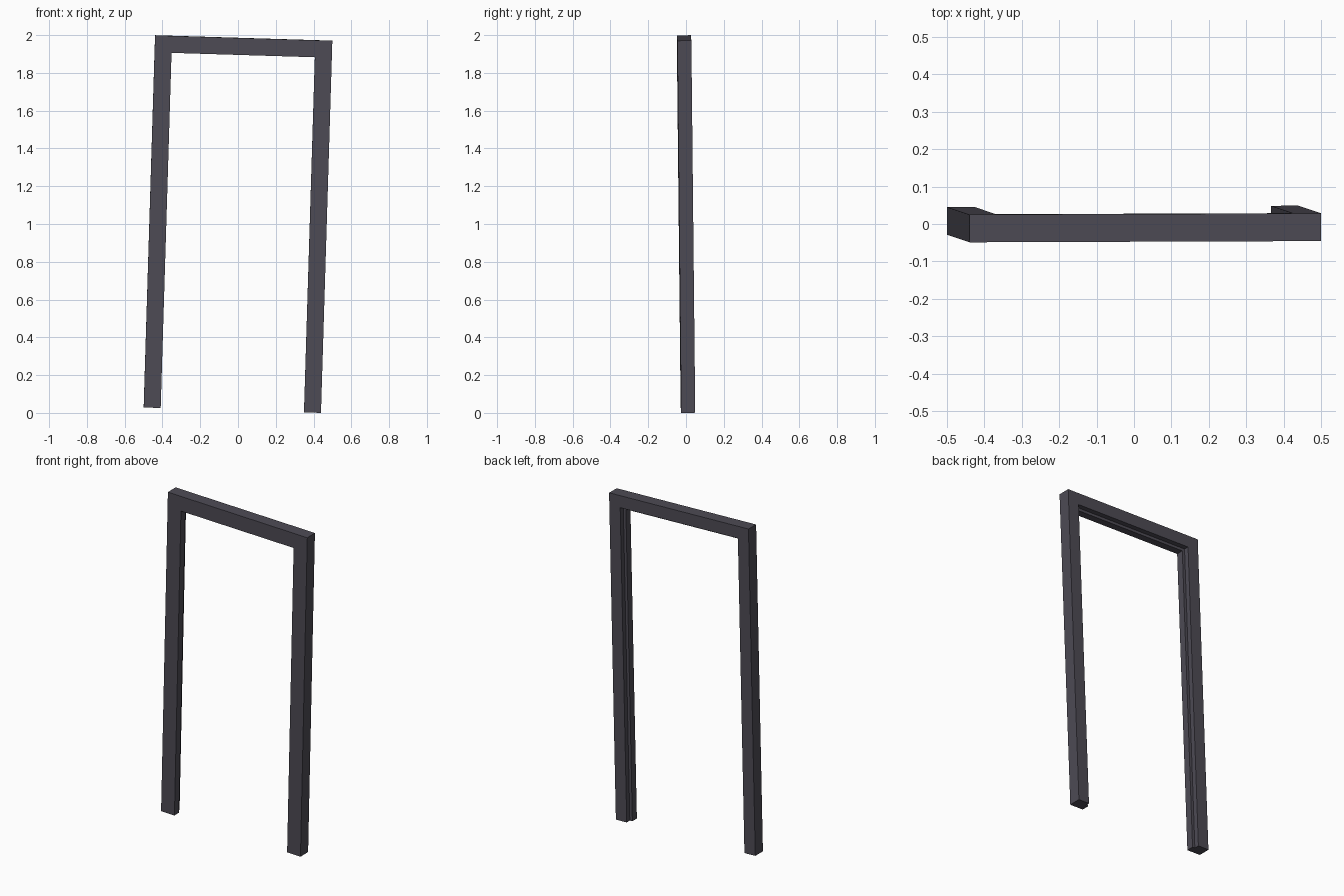
import bpy, bmesh
from math import radians
from mathutils import Matrix

if "Cube" in bpy.data.objects:
    bpy.data.objects.remove(bpy.data.objects["Cube"])

W, H, D = 0.939, 1.971, 0.074      # outer width, height, depth
FRONT, BACK = 0.090, 0.073         # jamb width in front of / behind the rebate
STEP_Y = -D / 2 + 0.044            # where the rebate starts

# L-shaped cross-section: (inset from the outer edge, y)
profile = [(0, -D / 2), (FRONT, -D / 2), (FRONT, STEP_Y),
           (BACK, STEP_Y), (BACK, D / 2), (0, D / 2)]


def u_path(inset, y):
    """Left foot, both mitred corners, right foot."""
    x, top = W / 2 - inset, H / 2 - inset
    return [(-x, y, -H / 2), (-x, y, top), (x, y, top), (x, y, -H / 2)]


# Door frame: profile swept up, across and down
bm = bmesh.new()
rails = [[bm.verts.new(p) for p in u_path(*pt)] for pt in profile]
n = len(rails)
for i in range(n):
    a, b = rails[i], rails[(i + 1) % n]
    for k in range(3):
        bm.faces.new((a[k], a[k + 1], b[k + 1], b[k]))
for end in (0, 3):
    bm.faces.new([r[end] for r in rails])
bmesh.ops.recalc_face_normals(bm, faces=bm.faces)

# Slight lean of the whole frame, then stand it on the floor
lean = (Matrix.Rotation(radians(0.2), 4, 'Z') @ Matrix.Rotation(radians(1.75), 4, 'Y')
        @ Matrix.Rotation(radians(0.6), 4, 'X'))
bm.transform(lean)
low = min(v.co.z for v in bm.verts)
bm.transform(Matrix.Translation((0, 0, -low)))

mesh = bpy.data.meshes.new("door_frame")
bm.to_mesh(mesh)
bm.free()
frame = bpy.data.objects.new("door_frame", mesh)
bpy.context.collection.objects.link(frame)

mat = bpy.data.materials.new("dark_grey")
mat.diffuse_color = (0.075, 0.07, 0.09, 1)
mat.use_nodes = True
mat.node_tree.nodes["Principled BSDF"].inputs["Base Color"].default_value = mat.diffuse_color
mesh.materials.append(mat)
